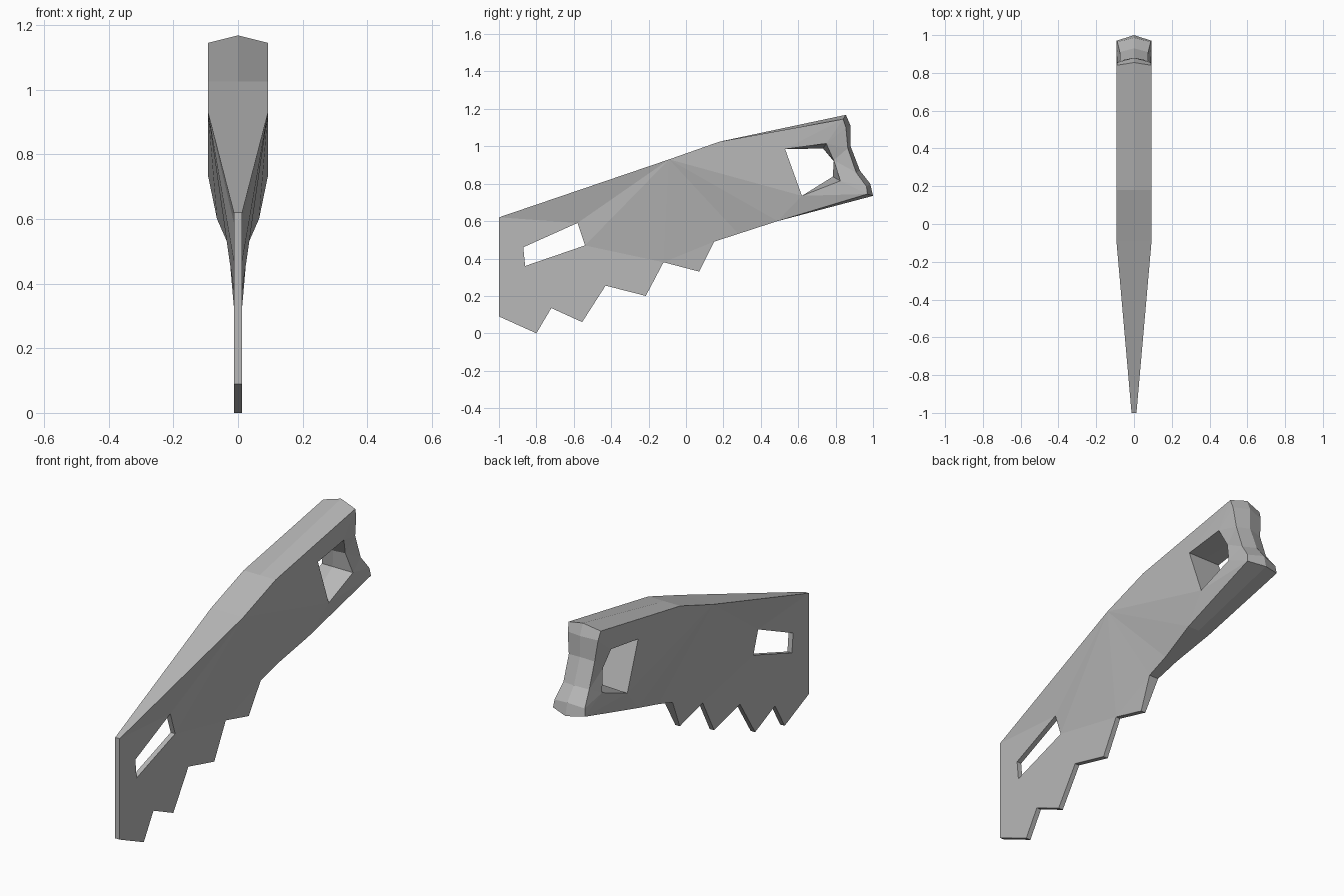
import bpy
import bmesh

cube = bpy.data.objects.get("Cube")
if cube:
    bpy.data.objects.remove(cube, do_unlink=True)

THIN = 0.013   # half thickness of the blade
WIDE = 0.093   # half thickness of the handle

steel = bpy.data.materials.new("grey_steel")
steel.use_nodes = True
colour = (0.48, 0.48, 0.48, 1)
steel.diffuse_color = colour
steel.node_tree.nodes["Principled BSDF"].inputs["Base Color"].default_value = colour

# Side points: name -> (y, z, half thickness)
side = {
    # spine
    "nose": (-1, .62, THIN), "shoulder": (-.09, .93, WIDE),
    "bend": (.18, 1.025, WIDE), "heel": (.84, 1.145, WIDE),
    # teeth
    "chin": (-1, .09, THIN),
    "tip_a": (-.8, 0, THIN), "gap_a": (-.72, .135, THIN),
    "tip_b": (-.555, .06, THIN), "gap_b": (-.43, .255, THIN),
    "tip_c": (-.215, .2, THIN), "gap_c": (-.12, .38, THIN),
    "tip_d": (.07, .33, THIN), "gap_d": (.15, .49, .027),
    # handle underside
    "belly": (.28, .532, .035), "hip": (.49, .6, .065), "toe": (.97, .745, WIDE),
    # handle end, from the bottom up
    "end_a": (.965, .785, .088), "end_b": (.91, .86, .075),
    "end_c": (.865, .99, .075), "end_d": (.855, 1.1, .088),
    # blade window
    "win_a": (-.87, .46, THIN), "win_b": (-.86, .36, THIN),
    "win_c": (-.54, .47, THIN), "win_d": (-.58, .59, THIN),
    # grip hole
    "grip_a": (.53, .985, WIDE), "grip_b": (.62, .735, WIDE),
    "grip_c": (.825, .815, .09), "grip_d": (.79, .925, .07),
    "grip_e": (.75, 1.015, .09),
}

# Middle points that differ from the side points (ridge and hole waist)
middle = {
    "toe": (1, .735), "end_a": (.985, .8), "end_b": (.93, .87),
    "end_c": (.88, 1.0), "end_d": (.88, 1.11), "heel": (.855, 1.168),
    "grip_c": (.785, .838), "grip_d": (.79, .92), "grip_e": (.733, .988),
}

# Rims bridged to the middle plane
rims = [
    "nose chin tip_a gap_a tip_b gap_b tip_c gap_c tip_d gap_d belly hip toe "
    "end_a end_b end_c end_d heel bend shoulder",
    "win_a win_b win_c win_d",
    "grip_a grip_b grip_c grip_d grip_e",
]

# Facets of one side
facets = [
    "nose win_a win_b win_c gap_c tip_c gap_b tip_b gap_a tip_a chin",
    "nose shoulder win_d", "nose win_d win_a",
    "win_d shoulder win_c", "win_c shoulder gap_c",
    "gap_c shoulder gap_d", "gap_c gap_d tip_d",
    "shoulder belly gap_d", "shoulder hip belly",
    "shoulder bend grip_a", "shoulder grip_a grip_b", "shoulder grip_b hip",
    "hip grip_b toe", "toe grip_b grip_c", "toe grip_c end_a",
    "end_a grip_c end_b", "end_b grip_c grip_d", "end_b grip_d end_c",
    "end_c grip_d grip_e", "end_c grip_e end_d", "end_d grip_e heel",
    "heel grip_e grip_a", "heel grip_a bend",
]

# Left half
bm = bmesh.new()
outer = {n: bm.verts.new((w, y, z)) for n, (y, z, w) in side.items()}
inner = {n: bm.verts.new((0, *middle.get(n, p[:2]))) for n, p in side.items()
         if any(n in rim.split() for rim in rims)}
for facet in facets:
    bm.faces.new([outer[n] for n in facet.split()])
for rim in rims:
    names = rim.split()
    for a, b in zip(names, names[1:] + names[:1]):
        bm.faces.new((outer[a], outer[b], inner[b], inner[a]))

# Mirrored right half, welded along the middle
bmesh.ops.mirror(bm, geom=bm.verts[:] + bm.edges[:] + bm.faces[:],
                 axis='X', merge_dist=0.0005)
bmesh.ops.remove_doubles(bm, verts=bm.verts[:], dist=0.0005)
bmesh.ops.recalc_face_normals(bm, faces=bm.faces[:])

mesh = bpy.data.meshes.new("saw_blade_and_handle")
bm.to_mesh(mesh)
bm.free()
mesh.materials.append(steel)
saw = bpy.data.objects.new("saw_blade_and_handle", mesh)
bpy.context.scene.collection.objects.link(saw)
